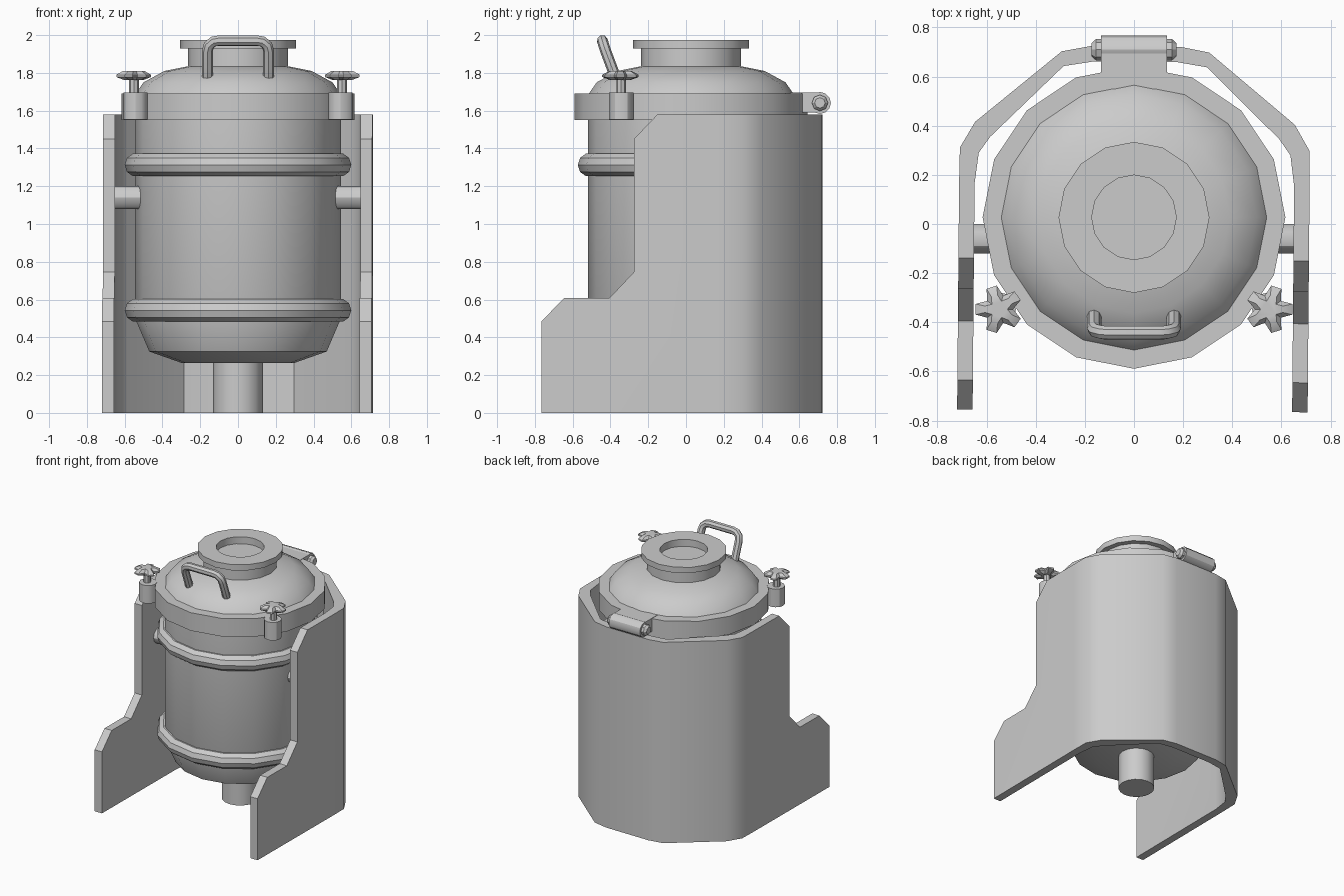
import bpy, bmesh, math
from mathutils import Matrix, Vector

if "Cube" in bpy.data.objects:
    bpy.data.objects.remove(bpy.data.objects["Cube"])

CY = 0.027  # y of the vessel axis


def finish(name, bm, angle=30):
    bmesh.ops.remove_doubles(bm, verts=bm.verts, dist=1e-5)
    bmesh.ops.recalc_face_normals(bm, faces=bm.faces)
    me = bpy.data.meshes.new(name)
    bm.to_mesh(me)
    bm.free()
    ob = bpy.data.objects.new(name, me)
    bpy.context.collection.objects.link(ob)
    smooth(ob, angle)
    return ob


def smooth(ob, angle):
    bpy.ops.object.select_all(action='DESELECT')
    ob.select_set(True)
    bpy.context.view_layer.objects.active = ob
    bpy.ops.object.shade_smooth_by_angle(angle=math.radians(angle))


def lathe(name, profile, loc=(0, 0, 0), n=16, axis='Z', closed=False):
    """Spin an (r, h) profile around z, or around x when axis is 'X'."""
    bm = bmesh.new()
    rings = []
    for r, h in profile:
        rings.append([bm.verts.new((r * math.cos(2 * math.pi * i / n),
                                    r * math.sin(2 * math.pi * i / n), h)) for i in range(n)])
    pairs = list(zip(rings, rings[1:]))
    if closed:
        pairs.append((rings[-1], rings[0]))
    for a, b in pairs:
        for i in range(n):
            j = (i + 1) % n
            bm.faces.new((a[i], a[j], b[j], b[i]))
    bmesh.ops.remove_doubles(bm, verts=bm.verts, dist=1e-5)
    bmesh.ops.dissolve_degenerate(bm, edges=bm.edges, dist=1e-5)
    if axis == 'X':
        bm.transform(Matrix.Rotation(math.pi / 2, 4, 'Y'))
    bm.transform(Matrix.Translation(loc))
    return finish(name, bm)


def prism(name, pts, vec, angle=35):
    """Extrude a closed polygon along vec."""
    bm = bmesh.new()
    f = bm.faces.new([bm.verts.new(p) for p in pts])
    res = bmesh.ops.extrude_face_region(bm, geom=[f], use_keep_orig=True)
    bmesh.ops.translate(bm, vec=vec, verts=[v for v in res['geom'] if isinstance(v, bmesh.types.BMVert)])
    return finish(name, bm, angle)


# Vessel body with outlet pipe
lathe("vessel_body", [(0, .265), (.30, .265), (.47, .325), (.545, .5), (.545, 1.56), (0, 1.56)], (0, CY, 0))
lathe("outlet_pipe", [(0, 0), (.132, 0), (.132, .3), (0, .3)], (0, CY, 0))

# Lid: flange, dome, neck and top flange with a shallow recess
lathe("lid", [(0, 1.55), (.616, 1.55), (.616, 1.692), (.54, 1.692), (.50, 1.75), (.39, 1.81),
              (.265, 1.835), (.265, 1.93), (.307, 1.93), (.307, 1.975), (.172, 1.975),
              (.172, 1.92), (0, 1.92)], (0, CY, 0))

# Reinforcing hoops
for name, z in (("lower_hoop", .543), ("upper_hoop", 1.313)):
    ring = [(.537 + .063 * math.cos(math.pi * k / 5), z + .063 * math.sin(math.pi * k / 5)) for k in range(10)]
    lathe(name, ring, (0, CY, 0), closed=True)

# U-shaped shell: plan outline trimmed by the stepped side profile
outer = [(.713, -.9), (.713, .16), (.711, .305), (.65, .41), (.30, .70), (.185, .722)]
inner = [(.65, -.9), (.65, .16), (.634, .285), (.588, .35), (.292, .64), (.17, .66)]
plan = (outer + [(-x, y) for x, y in reversed(outer)]
        + [(-x, y) for x, y in inner] + list(reversed(inner)))
shell = prism("outer_shell", [(x, y, 0) for x, y in plan], (0, 0, 1.8))
side = [(-.76, -.1), (-.76, .484), (-.64, .607), (-.40, .607), (-.27, .745), (-.27, 1.45),
        (-.145, 1.58), (.9, 1.58), (.9, -.1)]
cutter = prism("shell_side_cutter", [(-1, y, z) for y, z in side], (2, 0, 0))
cutter.hide_render = True
mod = shell.modifiers.new("trim", 'BOOLEAN')
mod.operation = 'INTERSECT'
mod.solver = 'EXACT'
mod.object = cutter
bpy.context.view_layer.objects.active = shell
bpy.ops.object.modifier_apply(modifier="trim")
bpy.data.objects.remove(cutter)
smooth(shell, 35)
shell.rotation_euler.z = math.radians(-.5)

# Rear hinge: plate, barrel and rounded pin
prism("hinge_plate", [(-.135, .55, 1.59), (.135, .55, 1.59), (.135, .71, 1.59), (-.135, .71, 1.59)], (0, 0, .105))
lathe("hinge_barrel", [(0, -.135), (.058, -.135), (.058, .135), (0, .135)], (0, .709, 1.641), 12, 'X')
lathe("hinge_pin", [(0, -.172), (.028, -.172), (.043, -.155), (.043, .155), (.028, .172), (0, .172)],
      (0, .709, 1.641), 8, 'X')


def star_knob(name, loc, sx):
    """Five-lobed knob made of stacked star outlines."""
    bm = bmesh.new()
    rings = []
    for s, z in ((.55, 1.762), (1, 1.778), (1, 1.79), (.6, 1.811)):
        ring = []
        for k in range(5):
            for r, da in ((.097, -13), (.097, 13), (.058, 36)):
                a = math.radians(72 * k + da)
                ring.append(bm.verts.new((sx * s * r * math.cos(a) + loc[0], s * r * math.sin(a) + loc[1], z)))
        rings.append(ring)
    for a, b in zip(rings, rings[1:]):
        for i in range(15):
            j = (i + 1) % 15
            bm.faces.new((a[i], a[j], b[j], b[i]))
    bm.faces.new(rings[0])
    bm.faces.new(rings[-1])
    finish(name, bm)


# Mirrored side parts: clamps and trunnions
for side_name, s in (("left", -1), ("right", 1)):
    x, y = s * .543, -.343
    lathe("clamp_lug_" + side_name, [(0, 1.553), (.064, 1.553), (.064, 1.695), (0, 1.695)], (x, y, 0), 12)
    lathe("clamp_bolt_" + side_name, [(0, 1.68), (.026, 1.68), (.026, 1.77), (0, 1.77)], (s * .55, y, 0), 8)
    star_knob("clamp_knob_" + side_name, (s * .55, -.347), s)
    lathe("trunnion_" + side_name, [(0, -.085), (.06, -.085), (.06, .085), (0, .085)],
          (s * .575, -.06, 1.14), 12, 'X')

# Lid handle: bent round bar
half = [(.162, -.365, 1.755), (.162, -.425, 1.915), (.155, -.435, 1.945), (.13, -.441, 1.966), (.10, -.443, 1.971)]
path = half + [(-x, y, z) for x, y, z in reversed(half)]
cu = bpy.data.curves.new("lid_handle", 'CURVE')
cu.dimensions = '3D'
cu.bevel_depth = .029
cu.bevel_resolution = 2
cu.use_fill_caps = True
sp = cu.splines.new('POLY')
sp.points.add(len(path) - 1)
for p, co in zip(sp.points, path):
    p.co = (*co, 1)
handle = bpy.data.objects.new("lid_handle", cu)
bpy.context.collection.objects.link(handle)
bpy.ops.object.select_all(action='DESELECT')
handle.select_set(True)
bpy.context.view_layer.objects.active = handle
bpy.ops.object.convert(target='MESH')
smooth(bpy.context.view_layer.objects.active, 40)
